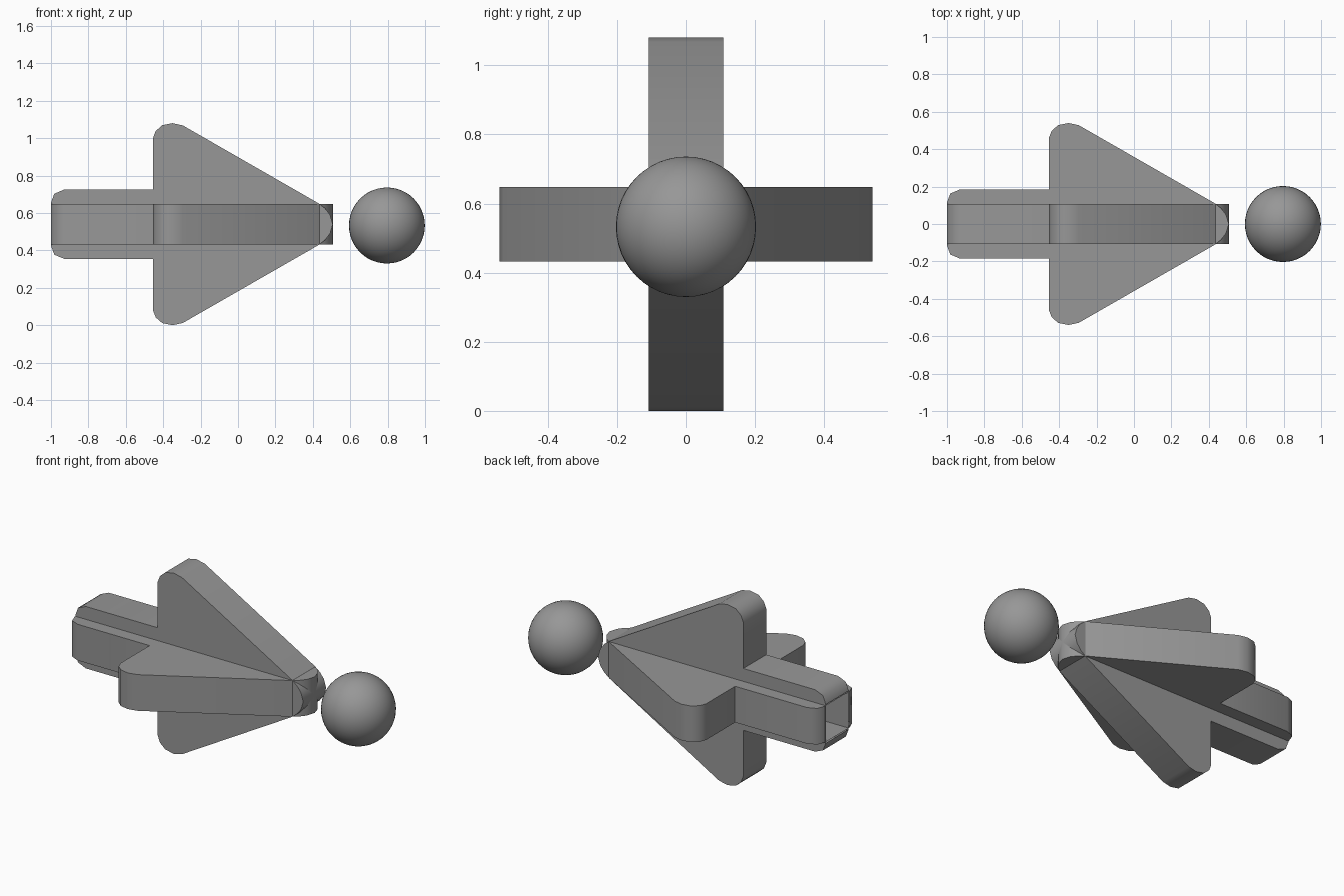
import bpy, bmesh, math

if "Cube" in bpy.data.objects:
    bpy.data.objects.remove(bpy.data.objects["Cube"])

CZ = 0.54     # height of the centre axis
HALF = 0.108  # half thickness of each fin plate

# upper half of the arrow outline (x, distance from axis), tail to tip
UPPER = [(-1.0, 0.115), (-0.982, 0.163), (-0.93, 0.185), (-0.455, 0.185),
         (-0.455, 0.46), (-0.44, 0.498), (-0.405, 0.529), (-0.35, 0.54),
         (-0.295, 0.528), (0.43, 0.112), (0.465, 0.085), (0.492, 0.05)]
OUTLINE = UPPER + [(0.507, 0.0)] + [(x, -h) for x, h in reversed(UPPER)]

# dark grey for every part
GREY = bpy.data.materials.new("dark_grey")
GREY.diffuse_color = (0.31, 0.31, 0.31, 1)
GREY.use_nodes = True
GREY.node_tree.nodes["Principled BSDF"].inputs["Base Color"].default_value = GREY.diffuse_color


def finish(obj):
    obj.data.materials.append(GREY)
    bpy.ops.object.select_all(action='DESELECT')
    obj.select_set(True)
    bpy.context.view_layer.objects.active = obj
    bpy.ops.object.shade_smooth_by_angle(angle=math.radians(50))


def arrow_plate(name, roll):
    """Arrow outline extruded to a thick plate, open at the tail end."""
    bm = bmesh.new()
    front = [bm.verts.new((x, -HALF, h)) for x, h in OUTLINE]
    back = [bm.verts.new((x, HALF, h)) for x, h in OUTLINE]
    bm.faces.new(front)
    bm.faces.new(back[::-1])
    for i in range(len(OUTLINE) - 1):
        bm.faces.new((front[i], back[i], back[i + 1], front[i + 1]))
    bmesh.ops.recalc_face_normals(bm, faces=bm.faces)
    mesh = bpy.data.meshes.new(name)
    bm.to_mesh(mesh)
    bm.free()
    obj = bpy.data.objects.new(name, mesh)
    bpy.context.collection.objects.link(obj)
    obj.location.z = CZ
    obj.rotation_euler.x = roll
    finish(obj)


# two crossed arrow plates
arrow_plate("vertical_arrow", 0)
arrow_plate("horizontal_arrow", math.pi / 2)

# ball in front of the tip
bpy.ops.mesh.primitive_uv_sphere_add(segments=48, ring_count=24, radius=0.203,
                                     location=(0.796, 0, 0.533))
ball = bpy.context.object
ball.name = "ball"
finish(ball)
